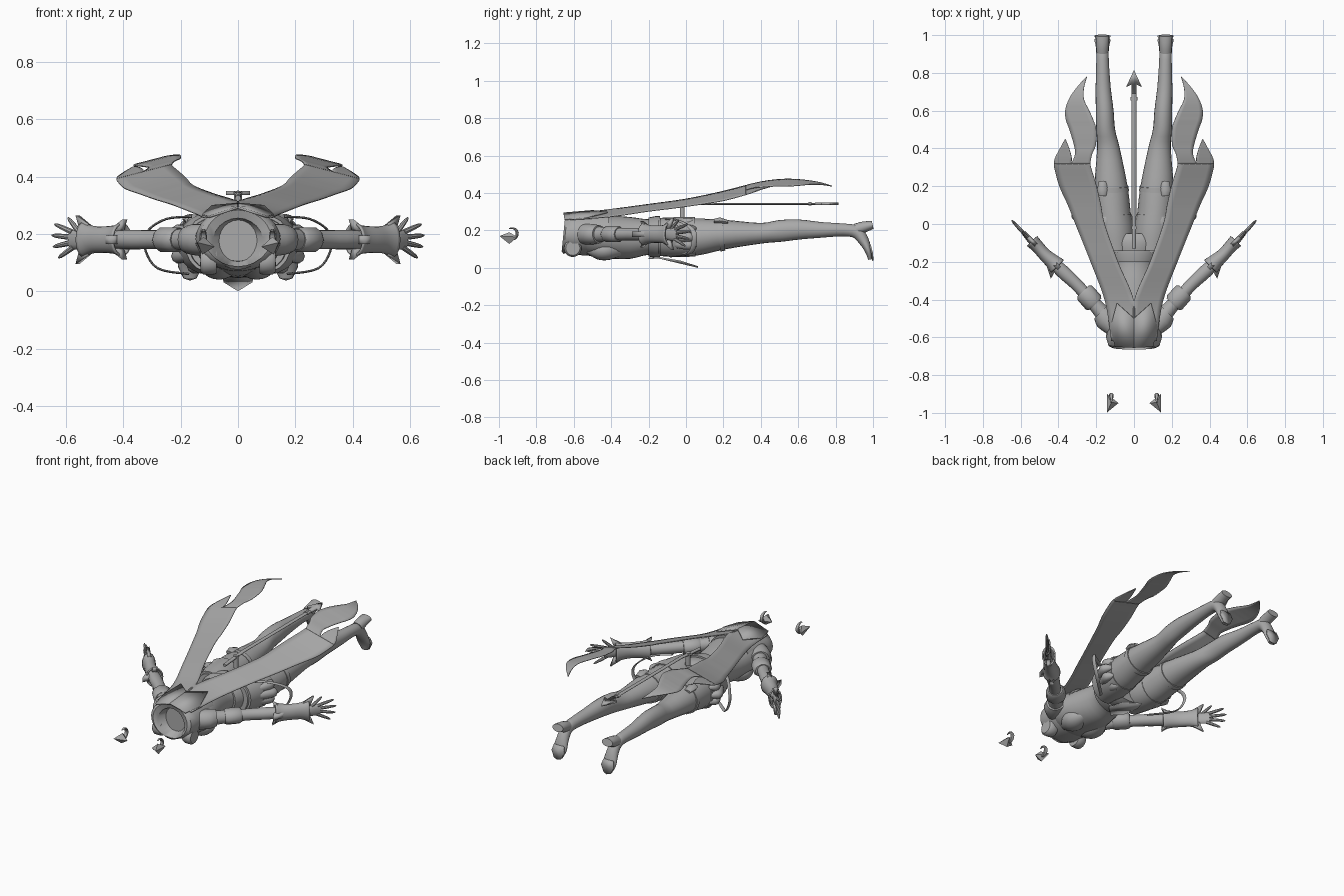
import bpy, bmesh, math
from mathutils import Vector

grey = bpy.data.materials.new("plain grey")
grey.diffuse_color = (0.4, 0.4, 0.4, 1)
X = (1, 0, 0)


def finish(name, bm, mirror=False, thick=0, angle=42):
    bmesh.ops.recalc_face_normals(bm, faces=bm.faces)
    me = bpy.data.meshes.new(name)
    bm.to_mesh(me)
    bm.free()
    me.materials.append(grey)
    for p in me.polygons:
        p.use_smooth = True
    me.set_sharp_from_angle(angle=math.radians(angle))
    ob = bpy.data.objects.new(name, me)
    bpy.context.collection.objects.link(ob)
    if thick:
        m = ob.modifiers.new("thickness", 'SOLIDIFY')
        m.thickness, m.offset = thick, 0
    if mirror:
        ob.modifiers.new("mirror", 'MIRROR').use_clip = False
    return ob


def spline(rows, n):
    """Catmull-Rom through rows of numbers, n steps per span."""
    if n < 2:
        return [tuple(r) for r in rows]
    out = []
    for i in range(len(rows) - 1):
        p0, p1 = rows[max(i - 1, 0)], rows[i]
        p2, p3 = rows[i + 1], rows[min(i + 2, len(rows) - 1)]
        for k in range(n):
            t = k / n
            out.append(tuple(0.5 * (2 * b + (c - a) * t + (2 * a - 5 * b + 4 * c - d) * t * t
                                    + (3 * b - a - 3 * c + d) * t ** 3)
                             for a, b, c, d in zip(p0, p1, p2, p3)))
    return out + [tuple(rows[-1])]


def loft(name, rows, u=X, n=20, steps=3, mirror=False, caps=True, thick=0, fixed=None):
    """Tube of ellipses; each row is x, y, z, half width along u, half height."""
    rows = spline(rows, steps)
    u = Vector(u).normalized()
    bm = bmesh.new()
    rings = []
    for i, r in enumerate(rows):
        c = Vector(r[:3])
        t = Vector(rows[min(i + 1, len(rows) - 1)][:3]) - Vector(rows[max(i - 1, 0)][:3])
        v = Vector(fixed) if fixed else u.cross(t).normalized()
        rings.append([bm.verts.new(c + u * r[3] * math.cos(a) + v * r[4] * math.sin(a))
                      for a in (2 * math.pi * k / n for k in range(n))])
    for a, b in zip(rings, rings[1:]):
        for k in range(n):
            bm.faces.new((a[k], a[(k + 1) % n], b[(k + 1) % n], b[k]))
    if caps:
        bm.faces.new(rings[0])
        bm.faces.new(rings[-1])
    return finish(name, bm, mirror, thick)


def plate(name, pts, thick=0.008, mirror=True):
    bm = bmesh.new()
    bm.faces.new([bm.verts.new(p) for p in pts])
    return finish(name, bm, mirror, thick)


# Torso
loft("torso", [(0, -.60, .18, .09, .075), (0, -.52, .17, .145, .105), (0, -.42, .165, .145, .115),
               (0, -.30, .16, .12, .112), (0, -.20, .165, .112, .095), (0, -.10, .165, .15, .105),
               (0, -.05, .165, .14, .09)], n=28, fixed=(0, 0, 1))
loft("chest", [(.06, -.53, .10, .02, .02), (.065, -.47, .095, .06, .05), (.065, -.41, .095, .065, .052),
               (.06, -.34, .10, .03, .03)], mirror=True)
loft("belt", [(0, -.20, .165, .122, .104), (0, -.16, .165, .14, .112), (0, -.14, .165, .145, .112)],
     n=28, steps=1, fixed=(0, 0, 1))

# Collar mantle with a hollow neck opening
loft("collar", [(0, -.42, .18, .135, .118), (0, -.52, .182, .142, .116), (0, -.60, .182, .148, .112),
                (0, -.645, .185, .135, .103), (0, -.655, .185, .115, .098), (0, -.645, .165, .09, .09),
                (0, -.56, .18, .045, .06), (0, -.55, .18, .035, .05)],
     n=24, steps=1, fixed=(0, 0.1, 1))
loft("neck_stub", [(0, -.56, .18, .02, .045), (0, -.60, .18, .018, .04)], steps=1, n=12)
loft("clasp", [(.075, -.605, .105, .043, .043), (.085, -.605, .105, .047, .047),
               (.12, -.605, .105, .047, .047), (.13, -.605, .105, .038, .038)],
     u=(0, 1, 0), steps=1, mirror=True)
plate("back_yoke", [(0, -.50, .305), (.09, -.42, .297), (.125, -.55, .265), (.10, -.65, .26), (0, -.655, .292)])

# Legs with pointed high-heeled feet
loft("leg", [(.09, -.15, .165, .08, .09), (.10, -.05, .165, .098, .10), (.112, .05, .165, .096, .10),
             (.122, .20, .178, .088, .08), (.135, .40, .185, .060, .055), (.15, .50, .197, .050, .058),
             (.155, .60, .205, .047, .054), (.163, .72, .203, .040, .042), (.166, .84, .203, .034, .034),
             (.167, .91, .192, .033, .034), (.167, .95, .145, .037, .028), (.167, .975, .09, .042, .018),
             (.167, .985, .045, .022, .011)], mirror=True)
loft("heel", [(.167, .91, .205, .032, .032), (.167, .95, .218, .034, .03), (.167, .998, .23, .036, .022)],
     mirror=True, n=16)
plate("sole", [(.135, .985, .12), (.125, .994, .085), (.145, .998, .045), (.167, 1.0, .038),
               (.19, .998, .045), (.209, .994, .085), (.199, .985, .12)])
loft("shorts", [(.095, -.14, .165, .09, .10), (.105, -.04, .165, .105, .107), (.113, .05, .166, .10, .105)],
     mirror=True)
loft("thigh_band", [(.121, .175, .175, .094, .088), (.122, .20, .178, .093, .086)], steps=1, mirror=True)
loft("thigh_buckle", [(.165, .15, .25, .022, .012), (.165, .18, .252, .03, .018), (.165, .225, .245, .022, .01)],
     mirror=True, n=8, steps=1)

# Ruffled fans on the hips
for i in range(5):
    a = (i - 2) * .42
    c, s = math.cos(a), math.sin(a)
    loft("hip_ruffle_%d" % (i + 1),
         [(.14 * c, -.13, .165 + .06 * s, .012, .012), (.19 * c, -.06, .165 + .085 * s, .024, .024),
          (.225 * c, .015, .165 + .105 * s, .028, .026), (.205 * c, .055, .165 + .1 * s, .012, .012)],
         mirror=True, n=10)
# Loose strap hanging in an arc beside each hip
loft("hip_strap", [(.16, -.10, .26, .012, .004), (.25, -.04, .252, .014, .004), (.315, .03, .21, .014, .004),
                   (.325, .045, .15, .014, .004), (.28, .02, .08, .014, .004), (.17, -.08, .06, .012, .004)],
     u=(0, 1, 0), mirror=True, n=8, steps=5)
# Pointed front flap
plate("front_flap", [(0, -.20, .05), (.055, -.15, .055), (.05, -.03, .035), (0, .065, .004),
                     (-.05, -.03, .035), (-.055, -.15, .055)], mirror=False)

# Arms
side = (.71, -.70, 0)
loft("arm", [(.11, -.54, .18, .055, .055), (.165, -.475, .18, .042, .042), (.24, -.39, .18, .034, .034),
             (.31, -.315, .18, .033, .033), (.38, -.25, .18, .036, .034), (.47, -.165, .18, .026, .03),
             (.53, -.105, .18, .016, .024)], u=side, mirror=True)
loft("shoulder_cap", [(.11, -.545, .18, .05, .055), (.15, -.50, .18, .062, .055), (.175, -.465, .18, .05, .048)],
     u=side, mirror=True, steps=2)
loft("arm_cuff", [(.205, -.425, .18, .045, .04), (.215, -.415, .18, .055, .045), (.26, -.365, .18, .054, .045),
                  (.27, -.355, .18, .042, .038)], u=side, mirror=True, steps=1, n=10)
loft("gauntlet", [(.405, -.225, .18, .045, .056), (.43, -.20, .18, .037, .046), (.475, -.16, .18, .03, .042),
                  (.51, -.12, .18, .03, .045), (.54, -.09, .18, .034, .058)],
     u=side, mirror=True, caps=False, thick=.008)
plate("gauntlet_fin", [(.44, -.29, .18), (.465, -.215, .18), (.54, -.08, .18), (.50, -.13, .18), (.405, -.225, .18)], .03)
for n, s in (("upper", 1), ("lower", -1)):
    plate(n + "_cuff_point", [(.50, -.13, .18 + s * .035), (.56, -.07, .18 + s * .085),
                              (.545, -.085, .18 + s * .03)], .02)
    plate(n + "_elbow_point", [(.445, -.185, .18 + s * .03), (.395, -.235, .18 + s * .07),
                               (.41, -.22, .18 + s * .02)], .025)

# Hands with spread fingers
loft("palm", [(.52, -.115, .18, .014, .024), (.55, -.085, .18, .016, .034), (.585, -.045, .18, .012, .033)],
     u=side, mirror=True, n=12)
for i, (base, start, deg, length) in enumerate([(.02, .0, 42, .085), (.026, .04, 17, .095), (.008, .045, 4, .10),
                                                (-.01, .045, -9, .095), (-.026, .035, -26, .085)]):
    ca, sa = math.cos(math.radians(deg)), math.sin(math.radians(deg))
    p = Vector((.55 + start * .68, -.085 + start * .73, .18 + base))
    d = Vector((.68 * ca, .73 * ca, sa)) * length
    loft("thumb" if i == 0 else "finger_%d" % i,
         [(*(p + d * k), r, r) for k, r in ((0, .010), (.5, .009), (.85, .007), (1, .003))],
         u=side, mirror=True, n=8, steps=1)

# Forked cape with flame-shaped tails
RISE = spline([(-.65, .285), (-.41, .312), (-.2, .34), (0, .368), (.2, .41), (.4, .46), (.55, .475),
               (.7, .46), (.8, .43)], 4)


def cape_height(y, across):
    for (y0, z0), (y1, z1) in zip(RISE, RISE[1:]):
        if y <= y1:
            break
    return z0 + (z1 - z0) * (y - y0) / (y1 - y0) - .26 * across


def cape_strip(name, rows, inner=None):
    bm = bmesh.new()
    cols = 6
    grid = []
    for y, a, b in spline(rows, 5):
        ref = a if inner is None else inner
        xs = [a + (b - a) * k / cols for k in range(cols + 1)]
        grid.append([bm.verts.new((x, y, cape_height(y, x - ref))) for x in xs])
    for r, q in zip(grid, grid[1:]):
        for k in range(cols):
            bm.faces.new((r[k], r[k + 1], q[k + 1], q[k]))
    return finish(name, bm, True, .004)


cape_strip("cape", [(-.62, 0, .12), (-.41, 0, .153), (-.2, .085, .23), (0, .155, .31), (.1, .175, .35),
                    (.2, .198, .395), (.29, .225, .42), (.32, .232, .424)])
cape_strip("cape_tail", [(.32, .232, .332), (.37, .222, .312), (.42, .202, .318), (.5, .20, .342),
                         (.55, .215, .36), (.6, .237, .364), (.66, .265, .345), (.72, .265, .305),
                         (.78, .249, .251)])
cape_strip("cape_side_tongue", [(.32, .332, .424), (.35, .33, .418), (.40, .343, .392), (.45, .363, .365)], .232)

# Arrow-tipped rod above the legs
loft("rod", [(0, -.13, .325, .010, .010), (0, .05, .342, .012, .006), (0, .70, .342, .012, .005)], steps=1, n=10)
loft("rod_ring", [(0, .655, .342, .018, .009), (0, .672, .342, .018, .009)], steps=1, n=12)
plate("arrow_head", [(0, .815, .342), (.042, .725, .342), (.014, .738, .342), (.012, .69, .342),
                     (-.012, .69, .342), (-.014, .738, .342), (-.042, .725, .342)], .014, False)
loft("rod_mount", [(0, -.02, .27, .014, .014), (0, -.02, .345, .014, .014)], steps=1, n=10)

# Loose ear ornaments in front: a crescent and a pointed fin
arc = []
for k in range(13):
    a = math.radians(-150 + 270 * k / 12)
    r = .003 + .009 * math.sin(math.pi * k / 12)
    arc.append((.12, -.932 + .03 * math.cos(a), .183 + .03 * math.sin(a), r, r * .7))
loft("ear_crescent", arc, mirror=True, n=8, steps=1)
bm = bmesh.new()
tips = [bm.verts.new(p) for p in ((.143, -.90, .165), (.082, -.948, .155), (.142, -.997, .17),
                                  (.125, -.945, .128), (.12, -.945, .19))]
for i, j in ((0, 1), (1, 2), (2, 0)):
    for tip in tips[3:]:
        bm.faces.new((tips[i], tips[j], tip))
finish("ear_fin", bm, True)
